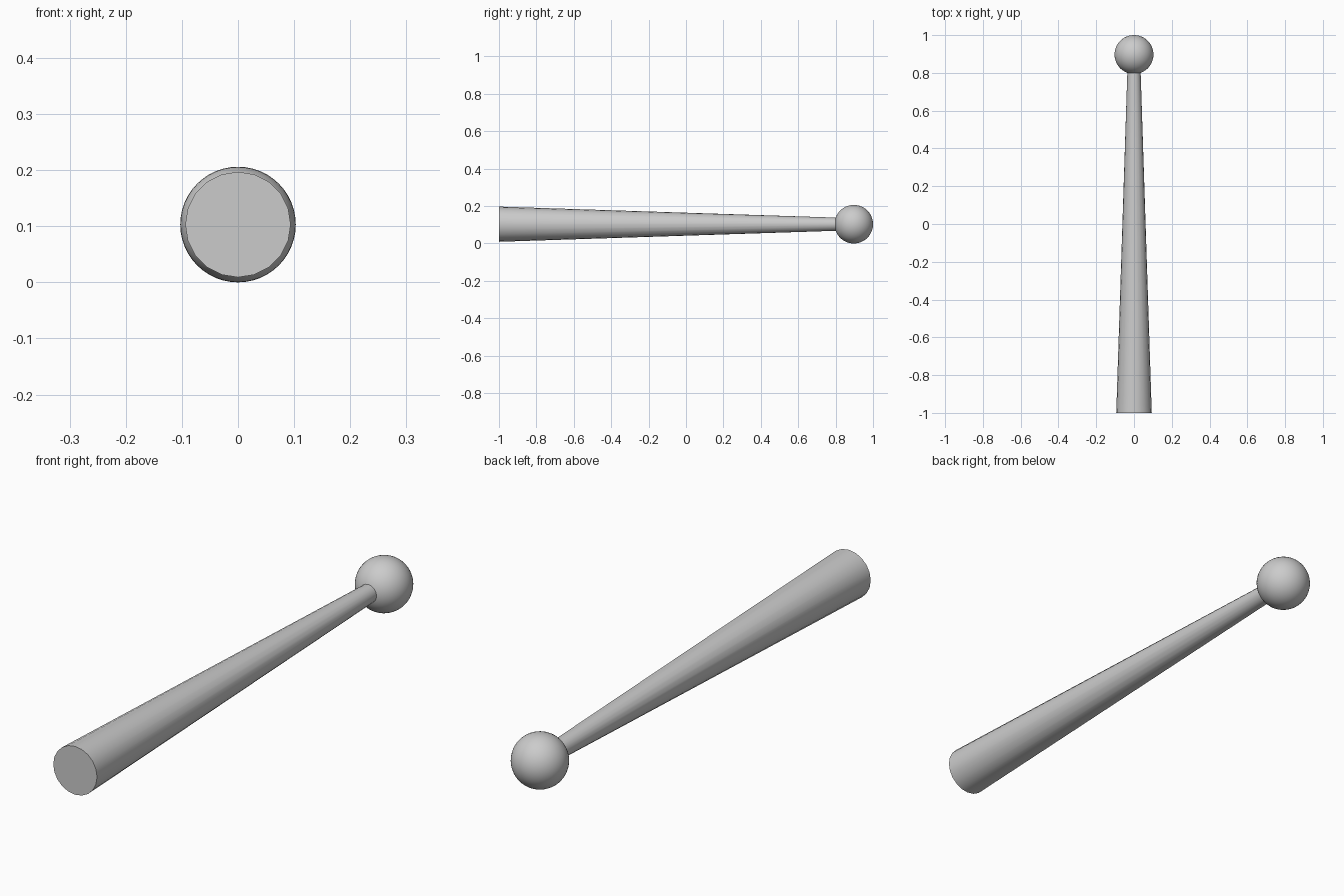
import bpy
from math import radians, pi

if "Cube" in bpy.data.objects:
    bpy.data.objects.remove(bpy.data.objects["Cube"])

R = 0.103            # ball radius, also the height of the axis
Y0, Y1 = -1.0, 0.81  # shaft ends, the narrow end sits just inside the ball


def finish(name):
    ob = bpy.context.object
    ob.name = name
    bpy.ops.object.transform_apply(location=False, rotation=True, scale=True)
    bpy.ops.object.shade_smooth_by_angle(angle=radians(40))
    return ob


# tapered shaft lying along y
bpy.ops.mesh.primitive_cone_add(vertices=20, radius1=0.094, radius2=0.035,
                                depth=Y1 - Y0, location=(0, (Y0 + Y1) / 2, R),
                                rotation=(-pi / 2, 0, 0))
finish("tapered_shaft")

# ball at the thin end
bpy.ops.mesh.primitive_uv_sphere_add(segments=48, ring_count=24, radius=R,
                                     location=(0, 1 - R, R),
                                     rotation=(-pi / 2, 0, 0))
finish("end_ball")
